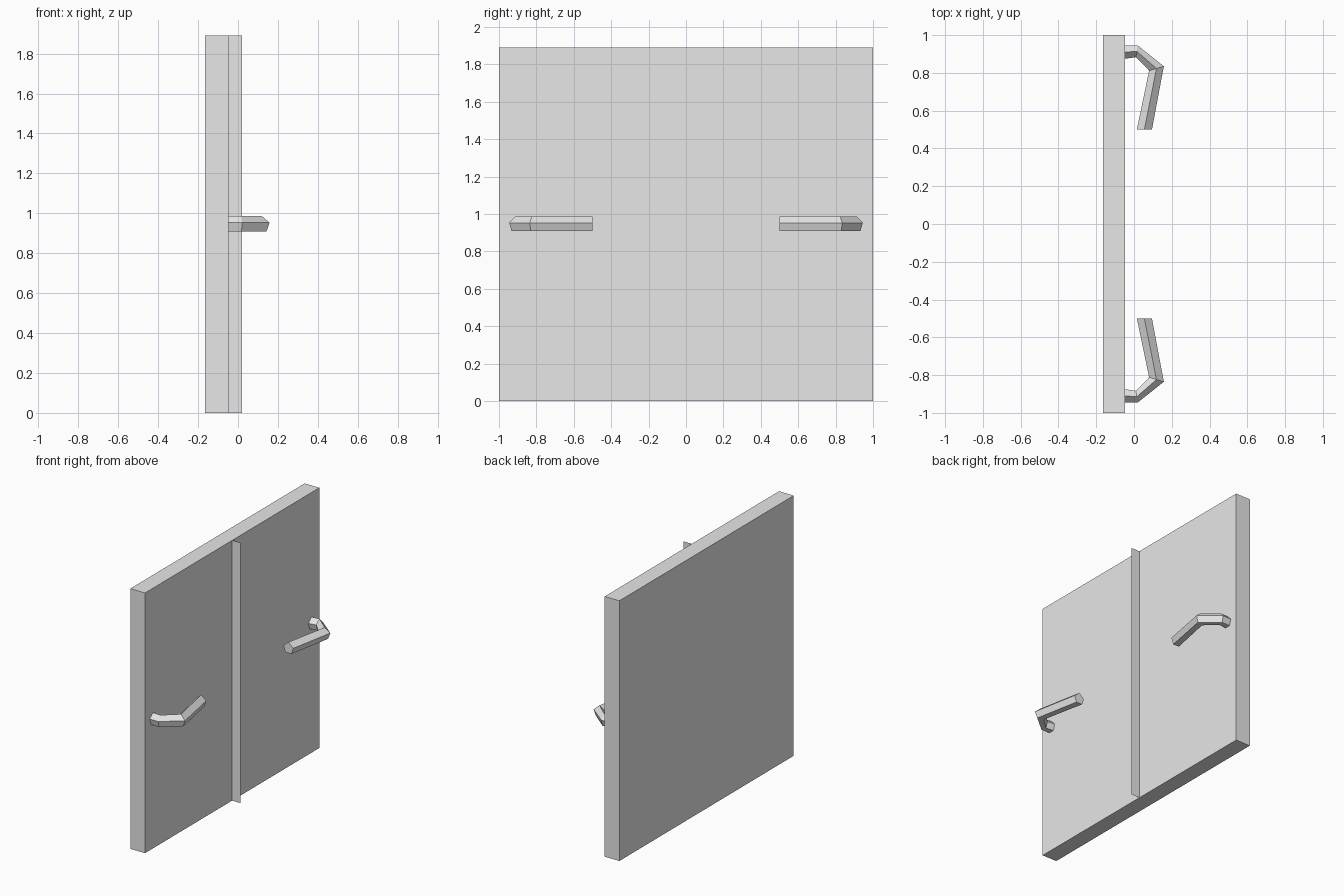
import bpy, bmesh
from mathutils import Vector

cube = bpy.data.objects.get("Cube")
if cube:
    bpy.data.objects.remove(cube, do_unlink=True)

grey = bpy.data.materials.new("light_grey")
grey.use_nodes = True
COLOUR = (0.8, 0.8, 0.8, 1)
grey.diffuse_color = COLOUR
grey.node_tree.nodes["Principled BSDF"].inputs["Base Color"].default_value = COLOUR

HEIGHT = 1.89
BACK, FACE, FIN = -0.165, -0.047, 0.02


def finish(name, bm, solid=True):
    if solid:
        bmesh.ops.recalc_face_normals(bm, faces=bm.faces)
    mesh = bpy.data.meshes.new(name)
    bm.to_mesh(mesh)
    bm.free()
    mesh.materials.append(grey)
    obj = bpy.data.objects.new(name, mesh)
    bpy.context.collection.objects.link(obj)
    return obj


# Door slab
bm = bmesh.new()
bmesh.ops.create_cube(bm, size=1)
bmesh.ops.scale(bm, vec=(FACE - BACK, 2, HEIGHT), verts=bm.verts)
bmesh.ops.translate(bm, vec=((FACE + BACK) / 2, 0, HEIGHT / 2), verts=bm.verts)
finish("door_slab", bm)

# Paper-thin dividing strip along the centre line
bm = bmesh.new()
corners = [(FACE, 0), (FIN, 0), (FIN, HEIGHT), (FACE, HEIGHT)]
bm.faces.new([bm.verts.new((x, 0, z)) for x, z in corners])
finish("centre_strip", bm, solid=False)

# Bent five-sided handles: (outer x, outer y, inner x, inner y) from door to tip
PATH = [(FACE, 0.945, FACE, 0.875), (0.02, 0.945, 0.01, 0.883),
        (0.158, 0.835, 0.08, 0.812), (0.095, 0.5, 0.015, 0.5)]
# Cross-section: (fraction from inner to outer side, height)
SECTION = [(0.5, 0.987), (1, 0.953), (0.8, 0.908), (0.2, 0.908), (0, 0.953)]


def handle(name, side):
    bm = bmesh.new()
    rings = []
    for ox, oy, ix, iy in PATH:
        outer, inner = Vector((ox, oy * side, 0)), Vector((ix, iy * side, 0))
        rings.append([bm.verts.new(inner.lerp(outer, t) + Vector((0, 0, z)))
                      for t, z in SECTION])
    n = len(SECTION)
    for a, b in zip(rings, rings[1:]):
        for i in range(n):
            j = (i + 1) % n
            bm.faces.new((a[i], a[j], b[j], b[i]))
    bm.faces.new(rings[0])
    bm.faces.new(rings[-1])
    finish(name, bm)


handle("back_handle", 1)
handle("front_handle", -1)
